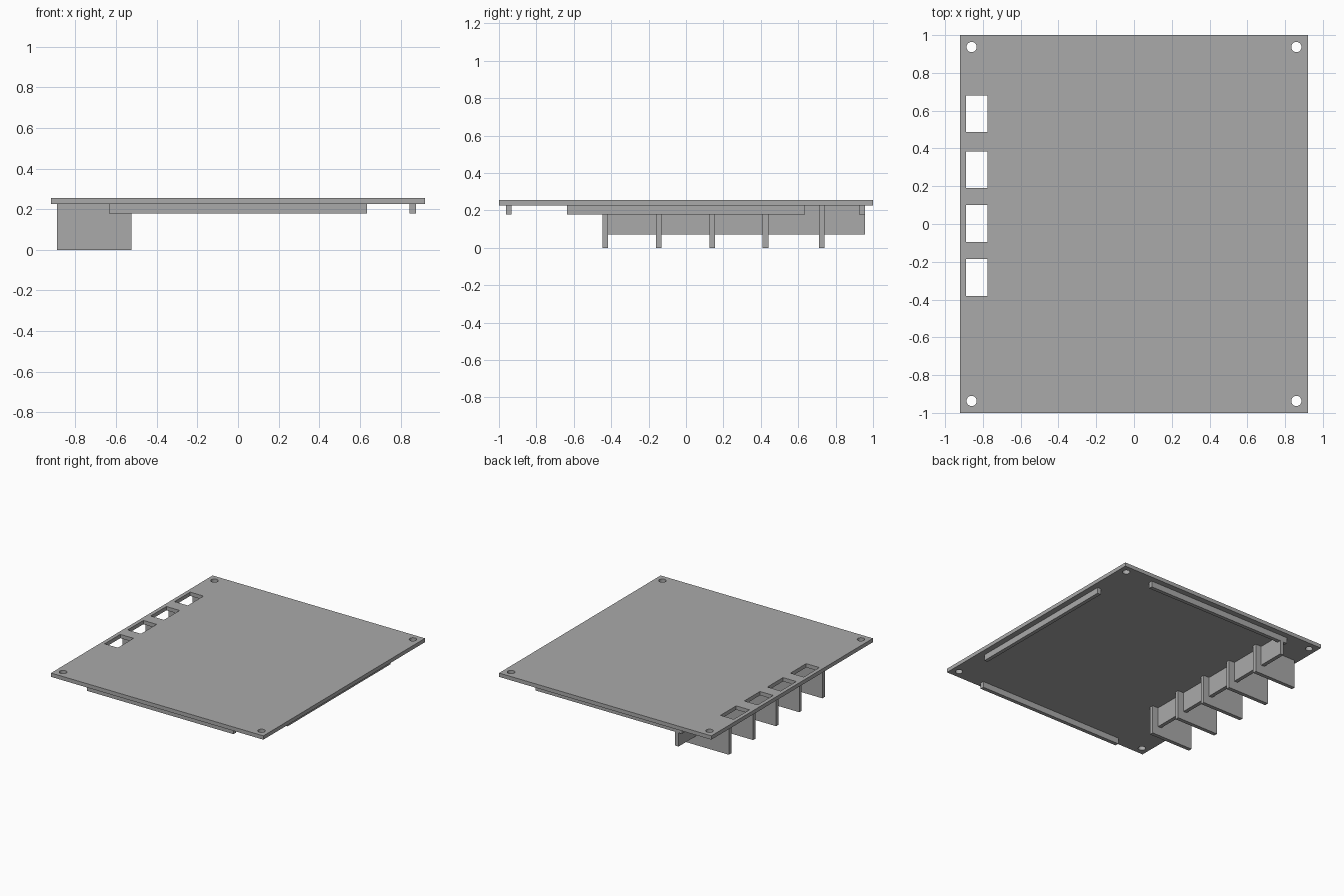
import bpy
import bmesh
from mathutils import Matrix, Vector

if "Cube" in bpy.data.objects:
    bpy.data.objects.remove(bpy.data.objects["Cube"], do_unlink=True)

# Single grey finish
GREY = (0.40, 0.40, 0.40, 1)
grey = bpy.data.materials.new("plain grey")
grey.use_nodes = True
grey.diffuse_color = GREY
grey.node_tree.nodes["Principled BSDF"].inputs["Base Color"].default_value = GREY


def add_box(bm, lo, hi):
    lo, hi = Vector(lo), Vector(hi)
    bmesh.ops.create_cube(bm, size=1, matrix=Matrix.Translation((lo + hi) / 2)
                          @ Matrix.Diagonal((*(hi - lo), 1)))


def make_object(name, bm):
    mesh = bpy.data.meshes.new(name)
    bm.to_mesh(mesh)
    bm.free()
    mesh.materials.append(grey)
    obj = bpy.data.objects.new(name, mesh)
    bpy.context.collection.objects.link(obj)
    return obj


def box(name, lo, hi):
    bm = bmesh.new()
    add_box(bm, lo, hi)
    return make_object(name, bm)


UNDER, TOP = 0.225, 0.255
RAIL_LOW, RAIL_HALF = 0.178, 0.635

# Top plate with corner screw holes and a row of finger windows
plate = box("top_plate", (-0.92, -1, UNDER), (0.92, 1, TOP))
bm = bmesh.new()
for x in (-0.86, 0.86):
    for y in (-0.937, 0.937):
        bmesh.ops.create_cone(bm, cap_ends=True, segments=32, radius1=0.027,
                              radius2=0.027, depth=0.2,
                              matrix=Matrix.Translation((x, y, TOP)))
for y in (-0.283, 0.003, 0.288, 0.583):
    add_box(bm, (-0.89, y - 0.097, 0.1), (-0.775, y + 0.097, 0.4))
cutter = make_object("hole_cutter", bm)
cutter.hide_render = True

cut = plate.modifiers.new("holes", "BOOLEAN")
cut.operation = "DIFFERENCE"
cut.solver = "EXACT"
cut.object = cutter
bpy.context.view_layer.objects.active = plate
plate.select_set(True)
bpy.ops.object.modifier_apply(modifier=cut.name)
bpy.data.objects.remove(cutter, do_unlink=True)
bpy.ops.object.shade_smooth_by_angle()

# Locating rails under three edges
box("front_rail", (-RAIL_HALF, -0.963, RAIL_LOW), (RAIL_HALF, -0.933, UNDER))
box("back_rail", (-RAIL_HALF, 0.926, RAIL_LOW), (RAIL_HALF, 0.956, UNDER))
box("left_rail", (0.845, -RAIL_HALF, RAIL_LOW), (0.875, RAIL_HALF, UNDER))

# Divider fins with a cross wall behind the windows
for i, y in enumerate((-0.431, -0.146, 0.141, 0.425, 0.726)):
    box(f"divider_fin_{i + 1}", (-0.89, y - 0.015, 0), (-0.525, y + 0.015, UNDER))
box("cross_wall", (-0.605, -0.42, 0.07), (-0.575, 0.956, UNDER))
